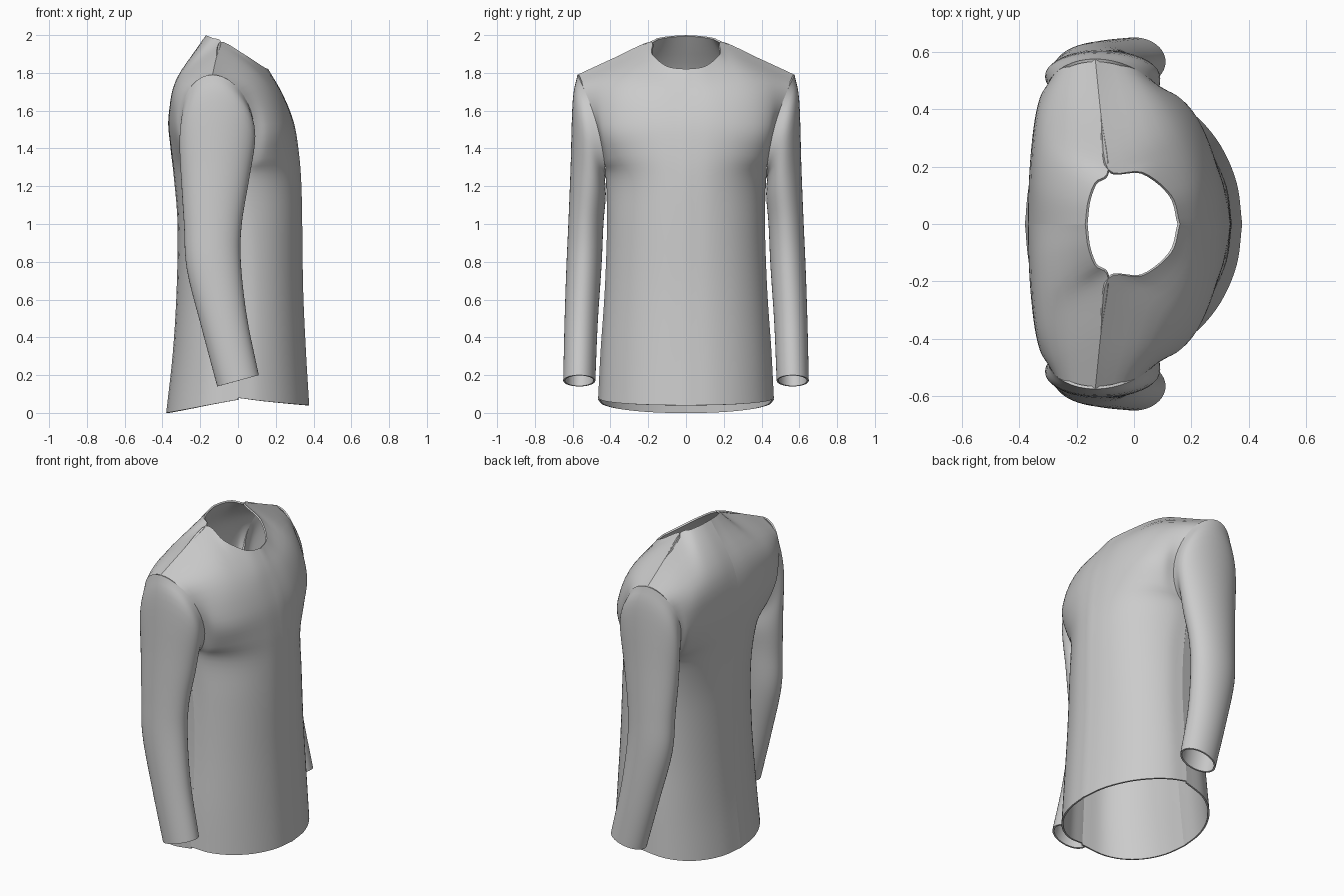
import bpy, bmesh
from math import sin, cos, pi, radians
from mathutils import Vector

if "Cube" in bpy.data.objects:
    bpy.data.objects.remove(bpy.data.objects["Cube"])

STEPS = 5


def smooth_path(pts):
    # Catmull-Rom curve through the points
    p = [2 * pts[0] - pts[1]] + pts + [2 * pts[-1] - pts[-2]]
    out = []
    for i in range(1, len(p) - 2):
        a, b, c, d = p[i - 1:i + 3]
        for k in range(STEPS):
            t = k / STEPS
            out.append(0.5 * (2 * b + (c - a) * t + (2 * a - 5 * b + 4 * c - d) * t * t
                              + (3 * b - a - 3 * c + d) * t ** 3))
    return out + [pts[-1].copy()]


def smooth_net(rows):
    rows = [smooth_path(r) for r in rows]
    cols = [smooth_path(list(c)) for c in zip(*rows)]
    return [list(r) for r in zip(*cols)]


def build(name, grid, axis_x, axis_y, closed=False, merge=False):
    # Skin a grid of points, face it outward, mirror it and give it cloth thickness
    bm = bmesh.new()
    vs = [[bm.verts.new(p) for p in r] for r in grid]
    n = len(grid[0])
    for r0, r1 in zip(vs, vs[1:]):
        for j in range(n if closed else n - 1):
            k = (j + 1) % n
            bm.faces.new((r0[j], r0[k], r1[k], r1[j]))
    bm.normal_update()
    total = 0
    for f in bm.faces:
        c = f.calc_center_median()
        total += f.normal.dot(Vector((c.x - axis_x, c.y - axis_y, 0)))
    if total < 0:
        bmesh.ops.reverse_faces(bm, faces=bm.faces[:])
    me = bpy.data.meshes.new(name)
    bm.to_mesh(me)
    bm.free()
    ob = bpy.data.objects.new(name, me)
    bpy.context.collection.objects.link(ob)
    m = ob.modifiers.new("mirror", 'MIRROR')
    m.use_axis = (False, True, False)
    m.use_mirror_merge = merge
    s = ob.modifiers.new("cloth", 'SOLIDIFY')
    s.thickness = 0.01
    s.offset = -1
    bpy.ops.object.select_all(action='DESELECT')
    ob.select_set(True)
    bpy.context.view_layer.objects.active = ob
    bpy.ops.object.convert(target='MESH')
    bpy.ops.object.shade_smooth_by_angle(angle=radians(40))


def armhole(a):
    # Tilted loop where the sleeve meets the body; a = 90 deg is the shoulder tip
    return Vector((-0.105 + 0.19 * cos(a) - 0.03 * sin(a),
                   0.5 + 0.075 * sin(a) - 0.03 * cos(a) ** 2,
                   1.52 + 0.27 * sin(a)))


def body_row(xc, zc, outer, power):
    # Half cross-section from the centre line to the side
    row = []
    for i in range(6):
        u = i / 5
        row.append(Vector((outer.x + (xc - outer.x) * max(cos(u * pi / 2), 0) ** power,
                           outer.y * sin(u * pi / 2),
                           zc + (outer.z - zc) * u * u)))
    row[-1] = outer.copy()
    return row


def points(xs, ys, zs):
    return [Vector(p) for p in zip(xs, ys, zs)]


shoulder = armhole(pi / 2)
armpit = armhole(-pi / 2)

# Front panel: hem to armpit, chest beside armhole, then neckline and shoulder seam
front = [body_row(xc, zc, Vector(o), 1.05) for xc, zc, o in (
    (0.377, 0.04, (0, 0.465, 0.08)),
    (0.36, 0.32, (0, 0.452, 0.33)),
    (0.345, 0.65, (0, 0.43, 0.65)),
    (0.34, 1.0, (-0.02, 0.418, 1.0)))]
front.append(body_row(0.335, 1.22, armpit, 1.0))
front.append(body_row(0.322, 1.38, armhole(-pi / 4), 1.0))
front.append(body_row(0.295, 1.54, armhole(0), 1.0))
mid = points((0.235, 0.225, 0.185, 0.13, 0.08, 0), (0, 0.13, 0.24, 0.33, 0.43, 0),
             (1.69, 1.70, 1.73, 1.76, 1.745, 0))
mid[-1] = armhole(pi / 4)
front.append(mid)
front.append(points((0.16, 0.13, 0.03, -0.09, -0.115, shoulder.x),
                    (0, 0.10, 0.18, 0.19, 0.38, shoulder.y),
                    (1.82, 1.835, 1.90, 1.965, 1.88, shoulder.z)))
build("front_panel", smooth_net(front), -0.02, 0, merge=True)

# Back panel: two halves meeting at the centre seam
back = [body_row(xc, zc, Vector(o), 0.85) for xc, zc, o in (
    (-0.38, 0.0, (0, 0.465, 0.07)),
    (-0.345, 0.32, (0, 0.452, 0.33)),
    (-0.325, 0.65, (0, 0.43, 0.65)),
    (-0.32, 1.0, (-0.02, 0.418, 1.0)))]
back.append(body_row(-0.34, 1.25, armpit, 0.8))
back.append(body_row(-0.358, 1.41, armhole(pi + pi / 4), 0.75))
back.append(body_row(-0.368, 1.57, armhole(pi), 0.8))
mid = points((-0.32, -0.325, -0.32, -0.305, -0.285, 0), (0, 0.12, 0.24, 0.35, 0.45, 0),
             (1.77, 1.77, 1.765, 1.755, 1.735, 0))
mid[-1] = armhole(pi - pi / 4)
back.append(mid)
back.append(points((-0.17, -0.16, -0.135, -0.09, -0.115, shoulder.x),
                   (0, 0.08, 0.145, 0.19, 0.38, shoulder.y),
                   (2.0, 1.995, 1.985, 1.965, 1.88, shoulder.z)))
build("back_panel", smooth_net(back), -0.02, 0)

# Sleeves: tube from the armhole, bent forward at the elbow, down to the cuff
N = 40
angles = [2 * pi * i / N for i in range(N)]
rings = [[armhole(a) for a in angles]]
# centre x, half x, centre y, half y, centre z, sideways tilt, forward tilt
for cx, hx, cy, hy, cz, ty, tx in (
        (-0.11, 0.2, 0.514, 0.086, 1.44, 0.21, 0),
        (-0.122, 0.178, 0.518, 0.093, 1.22, 0.08, 0),
        (-0.133, 0.153, 0.53, 0.093, 1.0, 0, 0),
        (-0.128, 0.143, 0.54, 0.093, 0.78, 0, 0.02),
        (-0.073, 0.12, 0.555, 0.088, 0.48, 0, 0.03),
        (0, 0.11, 0.565, 0.085, 0.17, 0, 0.03)):
    rings.append([Vector((cx + hx * cos(a), cy + hy * sin(a),
                          cz + ty * sin(a) + tx * cos(a))) for a in angles])
columns = [smooth_path(list(c)) for c in zip(*rings)]
build("sleeves", [list(r) for r in zip(*columns)], -0.1, 0.53, closed=True)
